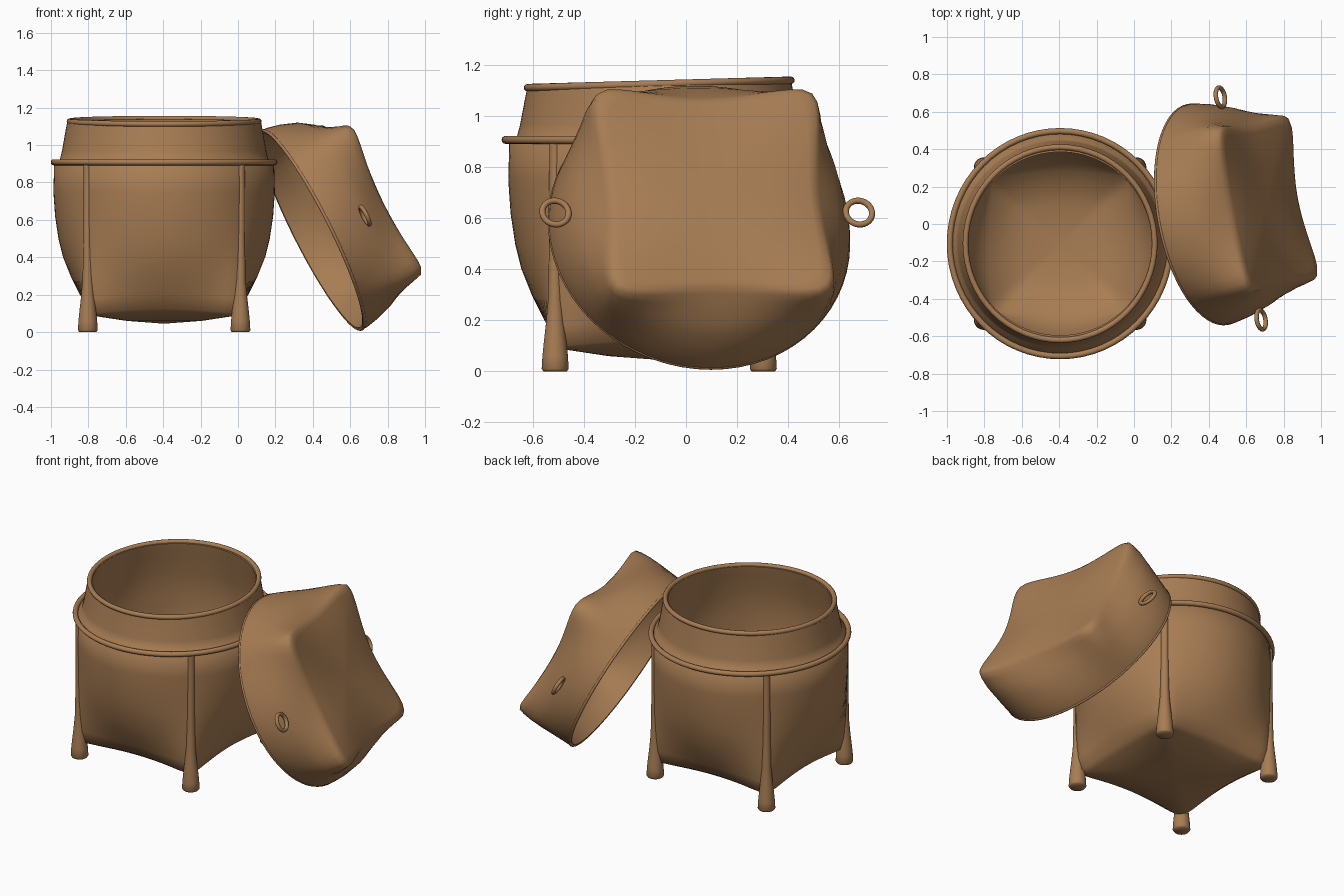
import bpy, bmesh, math
from mathutils import Matrix, Vector

if "Cube" in bpy.data.objects:
    bpy.data.objects.remove(bpy.data.objects["Cube"])

brown = bpy.data.materials.new("woven brown")
brown.diffuse_color = (0.39, 0.205, 0.088, 1)
brown.use_nodes = True
brown.node_tree.nodes["Principled BSDF"].inputs["Base Color"].default_value = brown.diffuse_color
N = 96


def finish(ob, name, angle=60):
    ob.name = name
    ob.data.materials.append(brown)
    bpy.ops.object.select_all(action='DESELECT')
    ob.select_set(True)
    bpy.context.view_layer.objects.active = ob
    bpy.ops.object.shade_smooth_by_angle(angle=math.radians(angle))
    return ob


def loft(name, rings, matrix, tilt=0.0, power=14):
    """Rings of (side radius, corner radius, side z, corner z), round to soft square."""
    bm = bmesh.new()
    rows = []
    peak = math.sqrt(2) / 2 ** (1 / power) - 1
    for mid, corner, zm, zc in rings:
        if mid == 0:
            rows.append([bm.verts.new((0, 0, zm))] * N)
            continue
        row = []
        for i in range(N):
            a = 2 * math.pi * i / N
            c, s = math.cos(a), math.sin(a)
            k = ((abs(c) ** power + abs(s) ** power) ** (-1 / power) - 1) / peak
            r = mid + (corner - mid) * k
            z = zm + (zc - zm) * k
            z += tilt * r * s * max(0, (z - 0.93) / 0.2)
            row.append(bm.verts.new((r * c, r * s, z)))
        rows.append(row)
    for lo, hi in zip(rows, rows[1:]):
        for i in range(N):
            j = (i + 1) % N
            quad = list(dict.fromkeys((lo[i], lo[j], hi[j], hi[i])))
            bm.faces.new(quad)
    bmesh.ops.recalc_face_normals(bm, faces=bm.faces[:])
    me = bpy.data.meshes.new(name)
    bm.to_mesh(me)
    bm.free()
    ob = bpy.data.objects.new(name, me)
    bpy.context.collection.objects.link(ob)
    ob.matrix_world = matrix
    return finish(ob, name)


def hoop(name, major, minor, matrix):
    bpy.ops.mesh.primitive_torus_add(major_radius=major, minor_radius=minor,
                                     major_segments=64, minor_segments=12)
    ob = bpy.context.object
    ob.matrix_world = matrix
    return finish(ob, name)


# basket body: square bottom, round neck, hollow inside
base = Matrix.Translation((-0.395, -0.105, 0))
loft("basket_body", [
    (0, 0, 0.045, 0.045), (0.2, 0.27, 0.06, 0.06), (0.37, 0.51, 0.1, 0.085),
    (0.405, 0.56, 0.125, 0.1), (0.45, 0.58, 0.2, 0.18), (0.5, 0.585, 0.3, 0.3),
    (0.54, 0.588, 0.4, 0.4), (0.565, 0.588, 0.5, 0.5), (0.583, 0.589, 0.62, 0.62),
    (0.592, 0.59, 0.75, 0.75), (0.588, 0.588, 0.9, 0.9), (0.558, 0.558, 0.92, 0.92),
    (0.546, 0.546, 0.97, 0.97), (0.53, 0.53, 1.06, 1.06), (0.518, 0.518, 1.125, 1.125),
    (0.49, 0.49, 1.125, 1.125), (0.505, 0.505, 1.05, 1.05), (0.538, 0.538, 0.92, 0.92),
    (0.562, 0.55, 0.75, 0.75), (0.535, 0.545, 0.5, 0.5), (0.47, 0.53, 0.3, 0.3),
    (0.38, 0.49, 0.16, 0.17), (0.2, 0.25, 0.1, 0.1), (0, 0, 0.085, 0.085)], base, 0.028)

# hoops around the shoulder and the mouth
hoop("shoulder_hoop", 0.59, 0.016, base @ Matrix.Translation((0, 0, 0.908))
     @ Matrix.Diagonal((1, 1.02, 1, 1)))
hoop("mouth_hoop", 0.506, 0.015, base @ Matrix.Translation((0, 0, 1.127))
     @ Matrix.Rotation(0.028, 4, 'X') @ Matrix.Diagonal((1, 1.02, 1, 1)))

# four corner legs: thick feet that thin to a ridge along the body
leg = [(0, 0), (0.046, 0), (0.053, 0.01), (0.05, 0.06), (0.044, 0.12),
       (0.036, 0.19), (0.028, 0.28), (0.024, 0.5), (0.023, 0.9), (0, 0.9)]
for sx, xn in ((-1, "left"), (1, "right")):
    for sy, yn in ((-1, "front"), (1, "back")):
        m = base @ Matrix.Translation((sx * 0.408, sy * 0.408, 0))
        loft(f"{yn}_{xn}_leg", [(r, r, z, z) for r, z in leg], m)

# lid, leaning on the basket: u along the handles, v up the slope, w out of its top
u = Vector((-0.18, 0.984, 0)).normalized()
v = Vector((-0.436, -0.08, 0.895)).normalized()
w = u.cross(v)
lid = Matrix.Translation((0.39, 0.05, 0.543)) @ Matrix((u, v, w)).transposed().to_4x4()
loft("lid_shell", [
    (0, 0, 0.365, 0.365), (0.22, 0.29, 0.363, 0.366), (0.385, 0.53, 0.356, 0.378),
    (0.41, 0.58, 0.348, 0.382), (0.43, 0.603, 0.33, 0.37), (0.46, 0.612, 0.3, 0.335),
    (0.51, 0.618, 0.25, 0.27), (0.55, 0.615, 0.19, 0.2), (0.582, 0.608, 0.1, 0.1),
    (0.597, 0.6, 0.03, 0.03), (0.597, 0.597, 0, 0), (0.58, 0.58, 0, 0),
    (0.562, 0.588, 0.1, 0.1), (0.53, 0.595, 0.19, 0.2), (0.49, 0.595, 0.25, 0.265),
    (0.4, 0.55, 0.325, 0.345), (0.2, 0.27, 0.343, 0.345), (0, 0, 0.345, 0.345)],
    lid, power=10)
hoop("lid_rim", 0.592, 0.009, lid @ Matrix.Translation((0, 0, 0.006)))

# ring handles on both lid sides
for s, n in ((-1, "front"), (1, "back")):
    hoop(f"{n}_lid_handle", 0.052, 0.012, lid @ Matrix.Translation((s * 0.605, -0.01, 0.2)))
